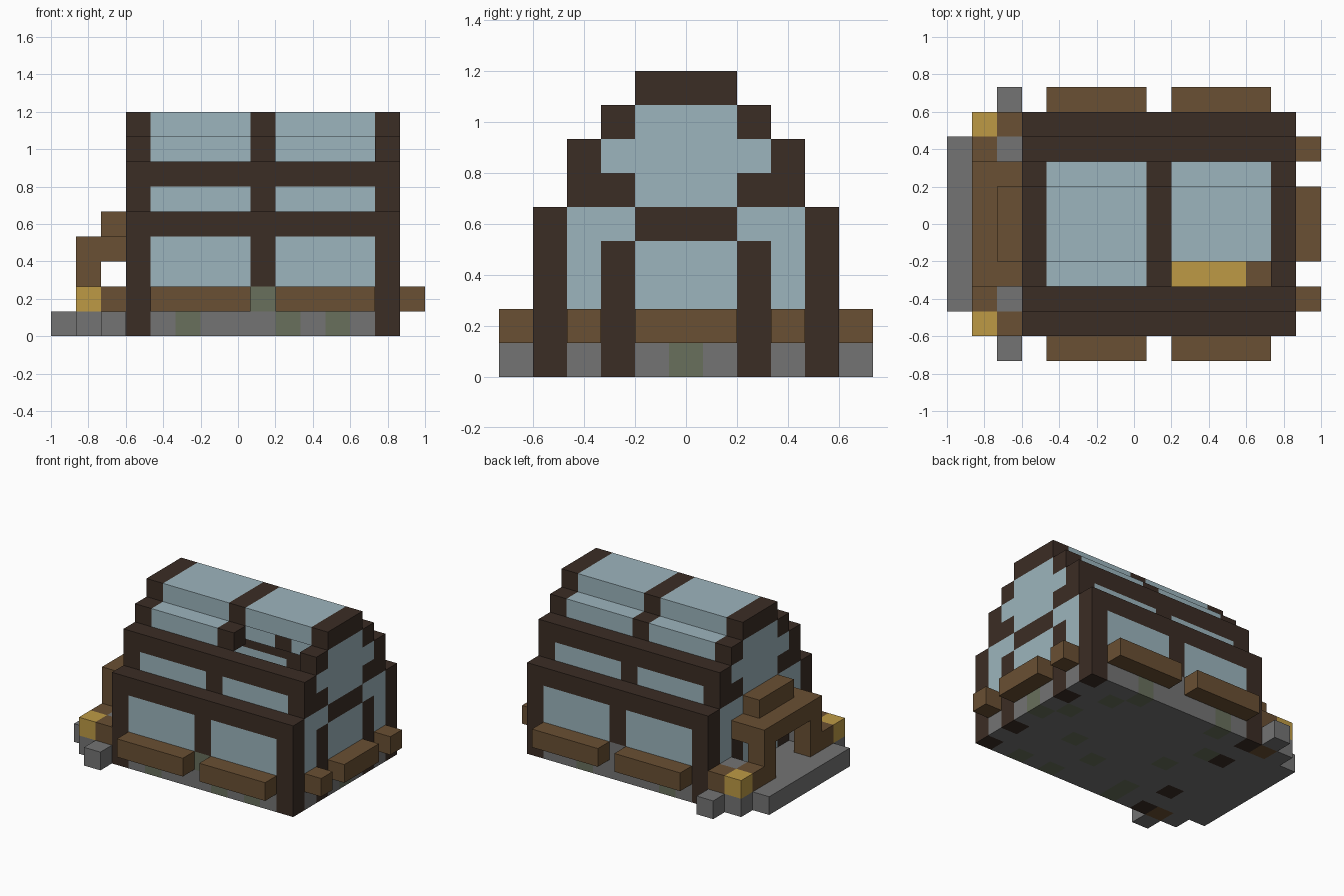
import bpy
import bmesh
from mathutils import Matrix, Vector

if "Cube" in bpy.data.objects:
    bpy.data.objects.remove(bpy.data.objects["Cube"])

U = 2 / 15                       # one block
ORIGIN = Vector((-1, -5.5 * U, 0))


def material(name, rgb):
    m = bpy.data.materials.new(name)
    m.use_nodes = True
    color = (*rgb, 1)
    m.diffuse_color = color
    bsdf = m.node_tree.nodes["Principled BSDF"]
    bsdf.inputs["Base Color"].default_value = color
    bsdf.inputs["Roughness"].default_value = 0.9
    return m


dark = material("dark timber", (0.044, 0.026, 0.018))
wood = material("brown wood", (0.144, 0.08, 0.033))
glass = material("pale glass", (0.335, 0.46, 0.51))
stone = material("grey stone", (0.174, 0.174, 0.174))
moss = material("mossy stone", (0.14, 0.16, 0.107))
straw = material("straw", (0.51, 0.323, 0.06))


def build(name, mat, boxes):
    """One object from boxes given as (x0, x1, y0, y1, z0, z1) in blocks."""
    bm = bmesh.new()
    for x0, x1, y0, y1, z0, z1 in boxes:
        lo, hi = Vector((x0, y0, z0)), Vector((x1, y1, z1))
        place = Matrix.Translation(ORIGIN + (lo + hi) * U / 2)
        bmesh.ops.create_cube(bm, size=U, matrix=place @ Matrix.Diagonal((*(hi - lo), 1)))
    mesh = bpy.data.meshes.new(name)
    bm.to_mesh(mesh)
    bm.free()
    mesh.materials.append(mat)
    obj = bpy.data.objects.new(name, mesh)
    bpy.context.collection.objects.link(obj)
    return obj


def both(boxes):
    """The boxes plus their copies on the back side."""
    return boxes + [(a, b, 11 - d, 11 - c, e, f) for a, b, c, d, e, f in boxes]


def cell(i, j, k):
    return (i, i + 1, j, j + 1, k, k + 1)


# End walls, drawn as rows from ridge to ground
UPPER = ["   FFF   ",
         "  FGGGF  ",
         " FGGGGGF ",
         " FFGGGFF ",
         "FGGFFFGGF",
         "FGFGGGFGF",
         "FGFGGGFGF"]
ENDS = {"left": (13, UPPER + ["FSFSSSFSF", "FSFSMSFSF"]),
        "right": (3, UPPER + ["FSFGGGFSF", "FSFSSSFSF"])}
KINDS = {"F": ("frame", dark), "G": ("glass", glass),
         "S": ("stone", stone), "M": ("moss", moss)}
for side, (i, rows) in ENDS.items():
    for key, (part, mat) in KINDS.items():
        cells = [cell(i, j + 1, 8 - r) for r, row in enumerate(rows)
                 for j, c in enumerate(row) if c == key]
        if cells:
            build(f"{side}_end_{part}", mat, cells)

# Foundation with scattered mossy blocks and a stepped porch
MOSSY = {(5, 1), (9, 1), (11, 1), (12, 6), (11, 8), (10, 4), (5, 2),
         (5, 5), (4, 7), (10, 9), (5, 9), (8, 3)}
floor, patches = [], []
for i in range(13):
    reach = 3 + i if i < 3 else 4
    for j in range(11):
        if i == 3 or abs(j - 5) > reach or (i == 2 and j in (1, 9)):
            continue
        (patches if (i, j) in MOSSY else floor).append(cell(i, j, 0))
build("foundation", stone, floor)
build("mossy_floor_blocks", moss, patches)

# Low stone side walls
build("side_wall_stone", stone,
      both([(4, 8, 1, 2, 1, 2), (9, 13, 1, 2, 1, 2)]) + [cell(8, 9, 1)])
build("side_wall_moss", moss, [cell(8, 1, 1)])

# Timber beams and the middle frame
build("side_beams", dark, both([(4, 13, 1, 2, 4, 5), (4, 13, 2, 3, 6, 7)]))
build("middle_frame", dark,
      both([(8, 9, 1, 2, 2, 4), cell(8, 2, 5), cell(8, 3, 7)]) + [(8, 9, 4, 7, 8, 9)])

# Glass panes in each bay; one front roof pane is left open
panes = []
for x0, x1 in ((4, 8), (9, 13)):
    panes += both([(x0, x1, 1, 2, 2, 4), (x0, x1, 2, 3, 5, 6)])
    panes += [(x0, x1, 4, 7, 8, 9), (x0, x1, 7, 8, 7, 8)]
build("side_and_roof_glass", glass, panes + [(4, 8, 3, 4, 7, 8)])

# Planter boxes under the windows
build("side_planters", wood, both([(4, 8, 0, 1, 1, 2), (9, 13, 0, 1, 1, 2)]))
build("end_planters", wood, both([cell(14, 2, 1)]) + [(14, 15, 4, 7, 1, 2)])

# Porch: arch, corner blocks and straw
build("porch_arch", wood,
      both([(1, 2, 2, 4, 1, 2), cell(1, 3, 2)]) + [(1, 3, 3, 8, 3, 4), (2, 3, 4, 7, 4, 5)])
build("porch_corner_wood", wood, both([(2, 3, 1, 2, 0, 2)]))
build("porch_corner_stone", stone, both([cell(2, 2, 1)]))
build("porch_straw", straw, both([cell(1, 1, 1)]))

# Growing beds inside
build("bed_straw", straw, both([(9, 12, 3, 4, 1, 2)]))
build("bed_wood", wood, both([cell(12, 3, 1)]))
